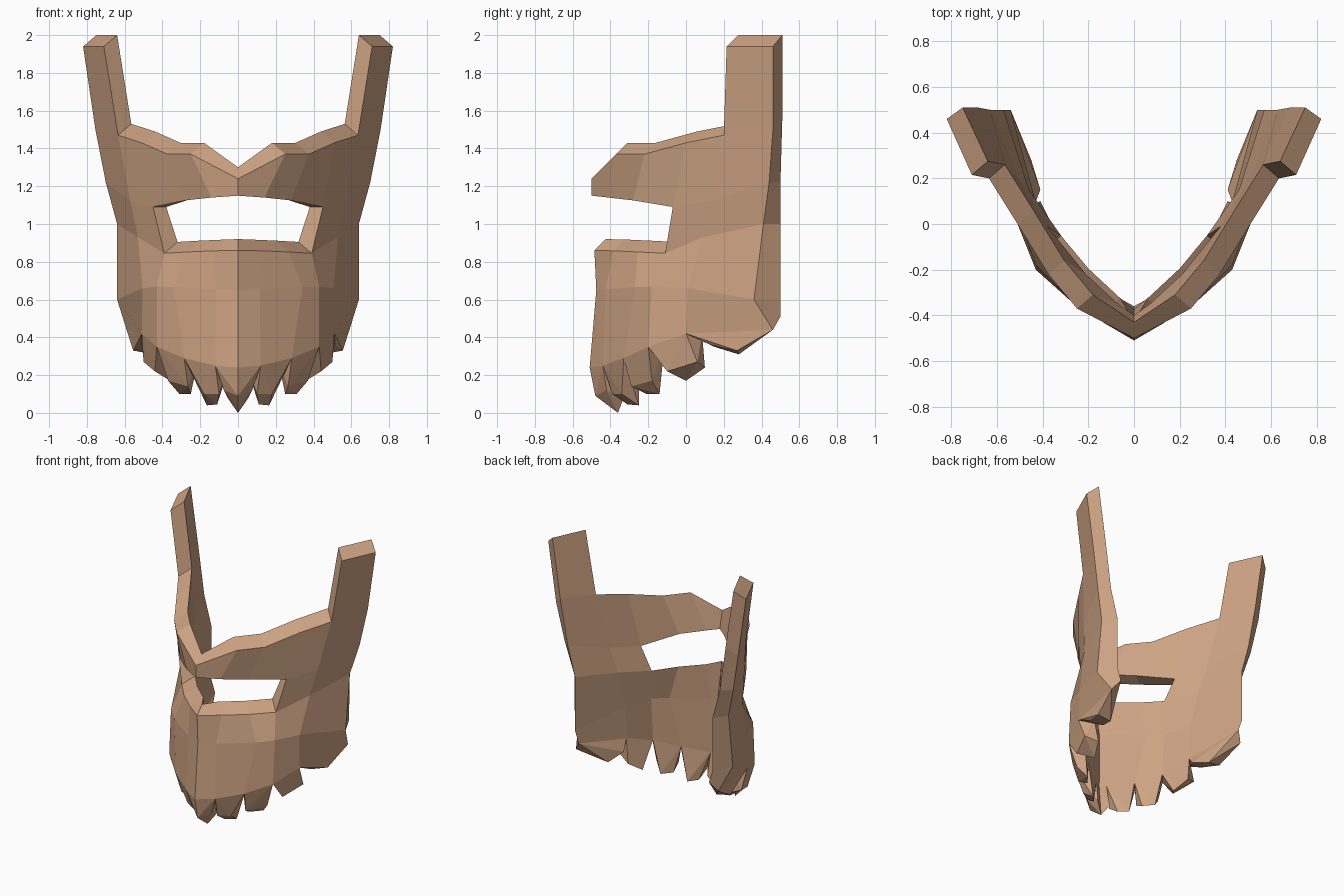
import bpy, bmesh
from mathutils import Vector

if "Cube" in bpy.data.objects:
    bpy.data.objects.remove(bpy.data.objects["Cube"])

tan = bpy.data.materials.new("tan_clay")
tan.diffuse_color = (0.62, 0.37, 0.23, 1)
tan.use_nodes = True
tan.node_tree.nodes["Principled BSDF"].inputs["Base Color"].default_value = tan.diffuse_color

# Right half of the outer surface: rows of six columns, centre line to back edge.
# Each row: points, inner rim lift, inner depth at the centre line
ROWS = [
    ([(0, -.51, .24), (.12, -.44, .25), (.285, -.33, .29), (.43, -.20, .35), (.51, 0, .42), (.59, .46, .44)], 0, .13),
    ([(0, -.475, .65), (.115, -.425, .655), (.34, -.27, .665), (.43, -.18, .67), (.505, .01, .66), (.64, .36, .60)], 0, .10),
    ([(0, -.485, .86), (.13, -.385, .858), (.27, -.255, .852), (.39, -.11, .845), (.53, .09, .93), (.64, .41, 1.0)], .06, .06),
    ([(0, -.50, 1.15), (.14, -.41, 1.14), (.28, -.28, 1.125), (.45, -.07, 1.09), (.57, .13, 1.12), (.70, .44, 1.22)], .02, .10),
    ([(0, -.50, 1.24), (.25, -.37, 1.37), (.375, -.22, 1.37), (.51, 0, 1.43), (.635, .20, 1.47), (.755, .46, 1.50)], .06, .07),
    ([None, None, None, None, (.71, .215, 1.94), (.82, .46, 1.94)], .06, .07),
]


def inner(r, c):
    """Matching point on the inside of the shell."""
    pts, lift, depth = ROWS[r]
    x, y, z = pts[c]
    if r == 2 and c > 3 or r == 3 and c > 2:
        lift = 0
    if c == 0:
        return Vector((0, y + depth, z + lift))
    if c == 5:
        return Vector((x - (.05 if r == 0 else .07), .50 + .01 * (r > 3), z + (.07 if r == 0 else lift)))
    dx, dy = (.075, .085) if r < 2 else (.07, .06)
    return Vector((x - dx, y + dy, z + lift))


def finish(bm, name):
    bmesh.ops.recalc_face_normals(bm, faces=bm.faces)
    mesh = bpy.data.meshes.new(name)
    bm.to_mesh(mesh)
    bm.free()
    mesh.materials.append(tan)
    ob = bpy.data.objects.new(name, mesh)
    bpy.context.collection.objects.link(ob)
    mod = ob.modifiers.new("mirror", 'MIRROR')
    mod.use_clip = True
    mod.merge_threshold = 0.001
    return ob


# Mask shell with eye slot and upright side straps
bm = bmesh.new()
out, inn = {}, {}
for r, row in enumerate(ROWS):
    for c, p in enumerate(row[0]):
        if p:
            out[r, c] = bm.verts.new(p)
            inn[r, c] = bm.verts.new(inner(r, c))
FIRST_COLUMN = [0, 0, 3, 0, 4]  # the eye slot and strap skip the front columns
edge_use = {}
for r, first in enumerate(FIRST_COLUMN):
    for c in range(first, 5):
        k = [(r, c), (r, c + 1), (r + 1, c + 1), (r + 1, c)]
        bm.faces.new([out[i] for i in k])
        bm.faces.new([inn[i] for i in reversed(k)])
        for a, b in zip(k, k[1:] + k[:1]):
            edge_use.setdefault(frozenset((a, b)), []).append((a, b))
for uses in edge_use.values():  # rim walls on open edges
    a, b = uses[0]
    if len(uses) == 1 and not (a[1] == 0 and b[1] == 0):
        bm.faces.new((out[b], out[a], inn[a], inn[b]))
finish(bm, "mask_shell")

# Blunt teeth along the lower edge: two outer and two inner tip points each
TEETH = [
    [(0, -.48, .09), (.075, -.42, .12), (0, -.36, 0), (.055, -.33, .08)],
    [(.10, -.39, .10), (.18, -.34, .10), (.11, -.31, .045), (.165, -.25, .04)],
    [(.265, -.29, .14), (.37, -.18, .17), (.25, -.21, .10), (.31, -.14, .10)],
    [(.44, -.10, .22), (.50, .06, .27), (.36, 0, .17), (.41, .10, .24)],
    [(.515, .13, .36), (.555, .27, .33), (.41, .15, .35), (.45, .28, .31)],
]
bm = bmesh.new()
for c, tips in enumerate(TEETH):
    top = [ROWS[0][0][c], ROWS[0][0][c + 1], inner(0, c), inner(0, c + 1)]
    verts = [bm.verts.new(p) for p in top + tips]
    bmesh.ops.convex_hull(bm, input=verts)
finish(bm, "lower_teeth")
